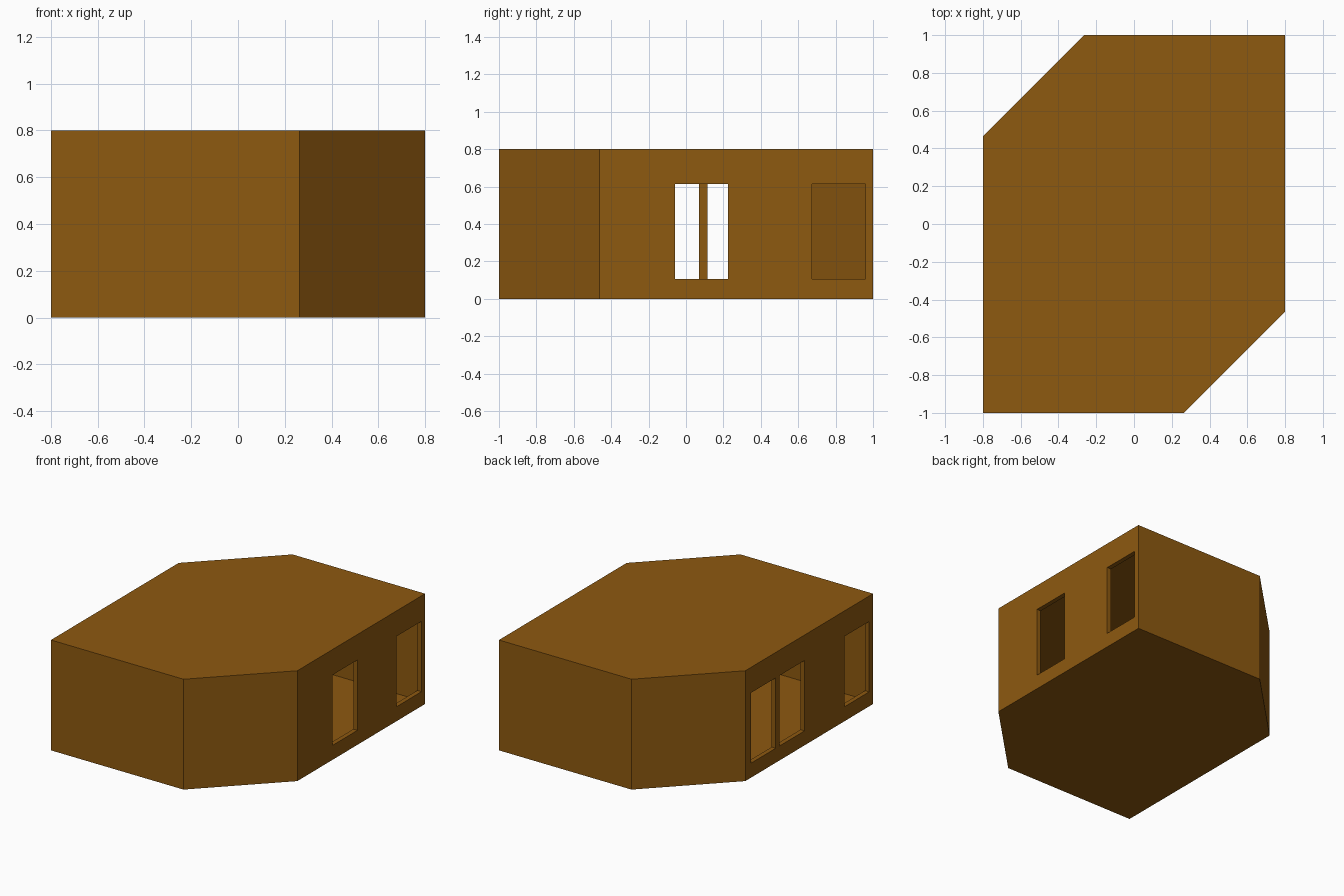
import bpy, bmesh, math

if "Cube" in bpy.data.objects:
    bpy.data.objects.remove(bpy.data.objects["Cube"])

HX, HY, H = 0.8, 1.0, 0.8      # half width, half depth, height
CUT = 0.537                    # size of the two cut corners
T = 0.033                      # wall thickness


def prism(name, inset, z0, z1):
    """Six-sided block: rectangle with two opposite corners cut at 45 degrees."""
    a, b = HX - inset, HY - inset
    k = HX + HY - CUT - inset * math.sqrt(2)
    pts = [(-a, -b), (k - b, -b), (a, a - k), (a, b), (b - k, b), (-a, k - a)]
    bm = bmesh.new()
    face = bm.faces.new([bm.verts.new((x, y, z0)) for x, y in pts])
    up = bmesh.ops.extrude_face_region(bm, geom=[face])["geom"]
    bmesh.ops.translate(bm, vec=(0, 0, z1 - z0),
                        verts=[v for v in up if isinstance(v, bmesh.types.BMVert)])
    bmesh.ops.recalc_face_normals(bm, faces=bm.faces)
    mesh = bpy.data.meshes.new(name)
    bm.to_mesh(mesh)
    bm.free()
    obj = bpy.data.objects.new(name, mesh)
    bpy.context.collection.objects.link(obj)
    return obj


def window(x, y0, z0=0.105, z1=0.615, width=0.285):
    """Box that punches one window through a side wall."""
    bpy.ops.mesh.primitive_cube_add(size=1, location=(x, y0 + width / 2, (z0 + z1) / 2))
    obj = bpy.context.object
    obj.name = "window_cutter"
    obj.scale = (0.2, width, z1 - z0)
    return obj


# Hollow walls
walls = prism("building_shell", 0, 0, H)
cutters = [prism("room_cutter", T, T, H - T)]

# Two windows on the right, three on the left
cutters += [window(HX, y) for y in (-0.06, 0.674)]
cutters += [window(-HX, y) for y in (0.115, -0.215, -0.956)]

bpy.context.view_layer.objects.active = walls
for c in cutters:
    c.hide_render = True
    mod = walls.modifiers.new("cut", "BOOLEAN")
    mod.operation, mod.solver, mod.object = "DIFFERENCE", "EXACT", c
    bpy.ops.object.modifier_apply(modifier=mod.name)
for c in cutters:
    bpy.data.objects.remove(c)

# Brown walls
brown = bpy.data.materials.new("brown")
brown.diffuse_color = (0.27, 0.10, 0.005, 1)
brown.use_nodes = True
brown.node_tree.nodes["Principled BSDF"].inputs["Base Color"].default_value = brown.diffuse_color
walls.data.materials.clear()
walls.data.materials.append(brown)
